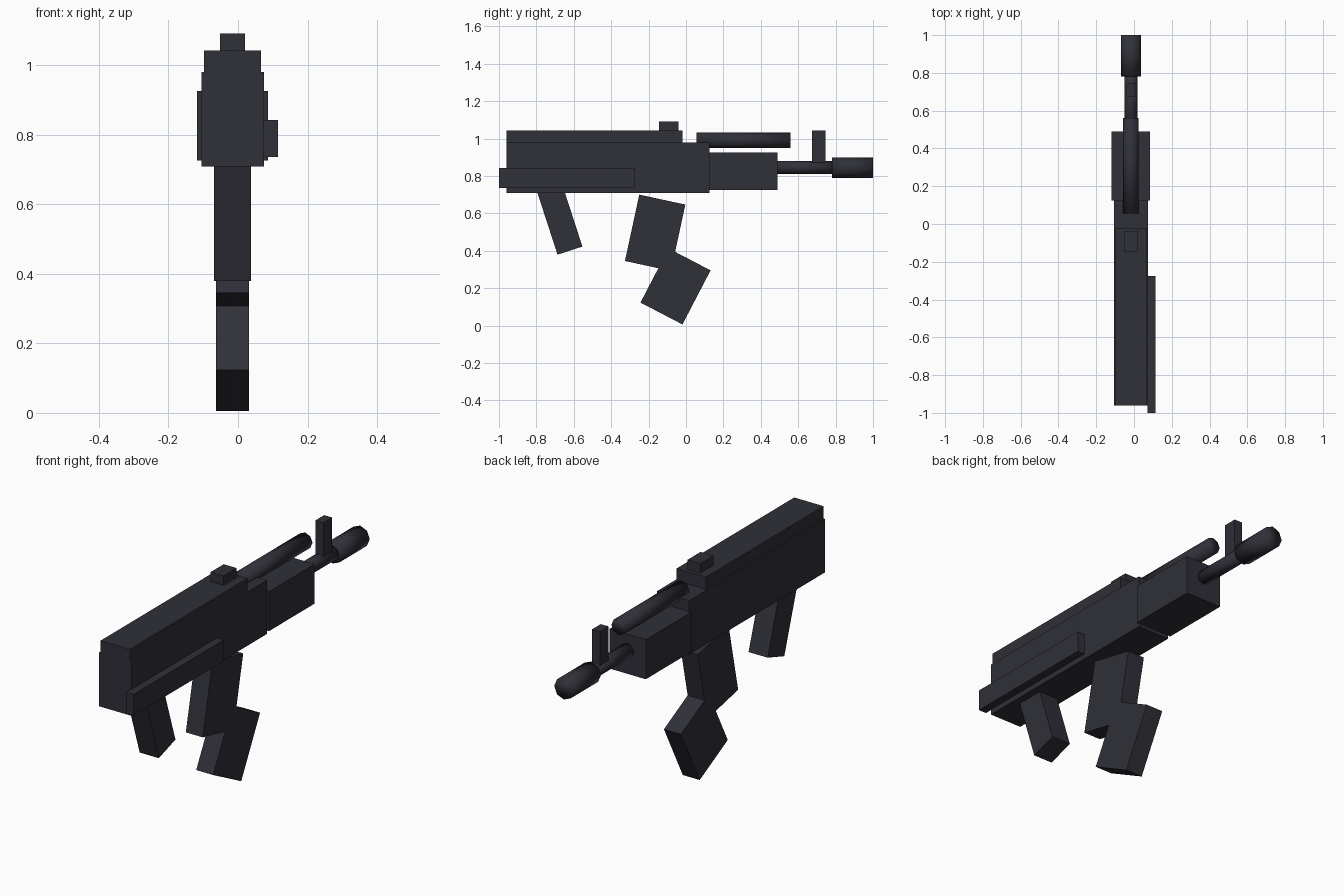
import bpy
from math import radians, pi

cube = bpy.data.objects.get("Cube")
if cube:
    bpy.data.objects.remove(cube, do_unlink=True)

gunmetal = bpy.data.materials.new("dark_gunmetal")
gunmetal.use_nodes = True
COLOUR = (0.029, 0.029, 0.04, 1)
gunmetal.diffuse_color = COLOUR
gunmetal.node_tree.nodes["Principled BSDF"].inputs["Base Color"].default_value = COLOUR

MID = -0.016  # centre line of the body


def finish(name):
    obj = bpy.context.object
    obj.name = obj.data.name = name
    obj.data.materials.append(gunmetal)
    return obj


def box(name, centre, size, tilt=0):
    bpy.ops.mesh.primitive_cube_add(size=1, location=centre, rotation=(radians(tilt), 0, 0))
    bpy.context.object.scale = size
    bpy.ops.object.transform_apply(location=False, rotation=False, scale=True)
    return finish(name)


def block(name, x, y, z):
    """Upright box given by its ranges."""
    spans = (x, y, z)
    return box(name, [(a + b) / 2 for a, b in spans], [b - a for a, b in spans])


def tube(name, y, z, radius):
    bpy.ops.mesh.primitive_cylinder_add(
        vertices=8, radius=radius, depth=y[1] - y[0],
        location=(MID, (y[0] + y[1]) / 2, z), rotation=(pi / 2, 0, 0))
    bpy.ops.object.shade_smooth()
    return finish(name)


# Body
block("receiver", (-0.105, 0.075), (-0.96, 0.125), (0.708, 0.98))
block("top_cover", (-0.098, 0.066), (-0.96, -0.02), (0.98, 1.042))
block("handguard", (-0.118, 0.086), (0.125, 0.49), (0.725, 0.925))
block("side_rail", (0.072, 0.115), (-1.0, -0.275), (0.735, 0.842))

# Sights
block("rear_sight", (-0.052, 0.02), (-0.145, -0.04), (1.042, 1.09))
block("front_sight", (-0.039, 0.005), (0.675, 0.745), (0.85, 1.042))

# Tubes
tube("gas_tube", (0.055, 0.56), 0.99, 0.041)
tube("barrel", (0.47, 0.8), 0.845, 0.035)
tube("muzzle", (0.78, 1.0), 0.844, 0.054)

# Grip and bent magazine
box("grip", (MID, -0.676, 0.572), (0.107, 0.14, 0.36), 18)
box("magazine_upper", (MID, -0.165, 0.496), (0.095, 0.252, 0.363), -12.2)
box("magazine_lower", (MID, -0.056, 0.209), (0.095, 0.253, 0.326), -27.5)
